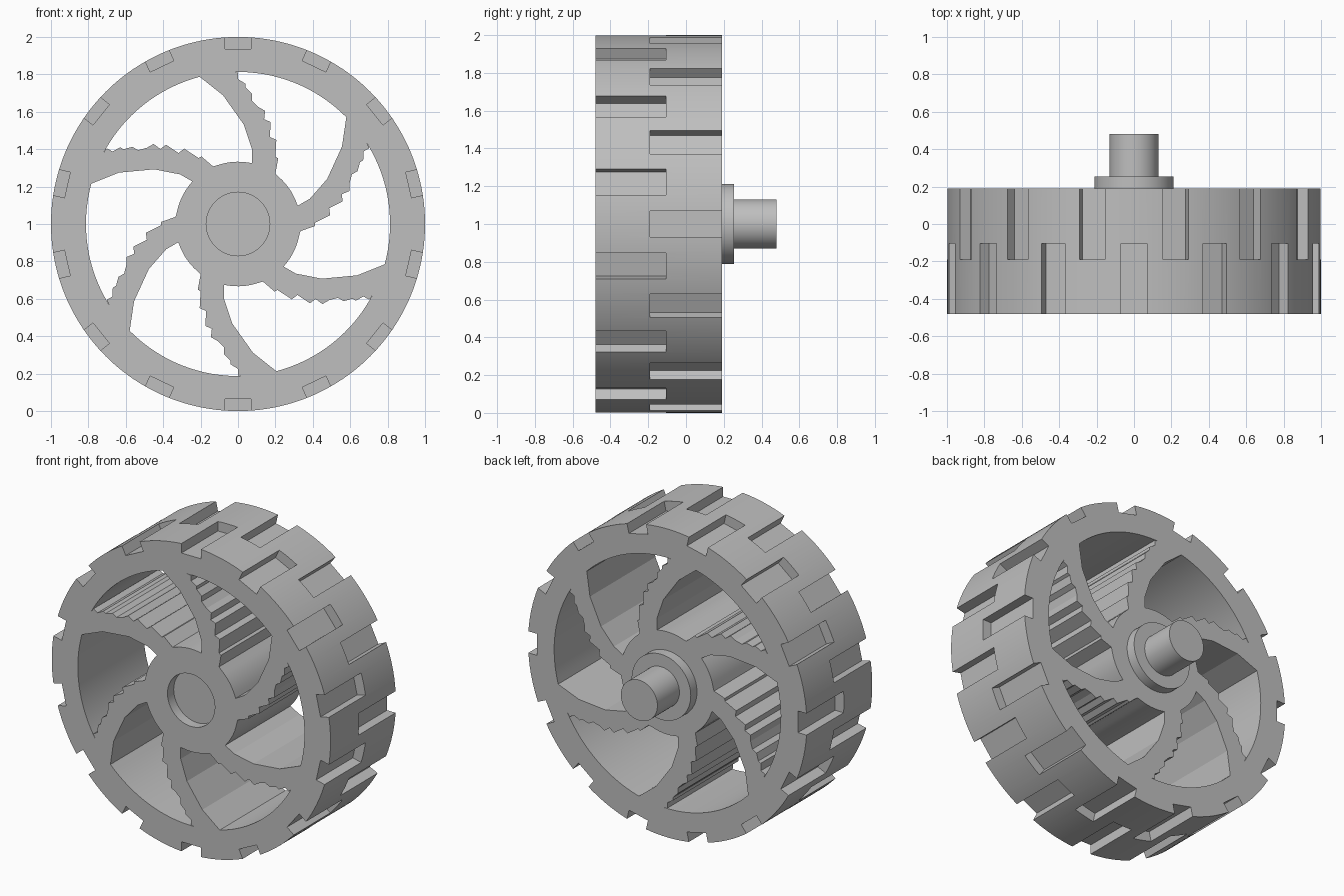
import bpy, bmesh
from math import sin, cos, pi, radians, atan2

cube = bpy.data.objects.get("Cube")
if cube:
    bpy.data.objects.remove(cube, do_unlink=True)

FRONT, BACK = -0.48, 0.19
SPOKES, NOTCHES = 6, 14
RIM_IN, HUB = 0.813, 0.333

grey = bpy.data.materials.new("plain grey")
grey.use_nodes = True
colour = (0.52, 0.52, 0.52, 1)
grey.diffuse_color = colour
grey.node_tree.nodes["Principled BSDF"].inputs["Base Color"].default_value = colour


def turn(points, angle):
    c, s = cos(angle), sin(angle)
    return [(x * c - z * s, x * s + z * c) for x, z in points]


def arc(radius, start, end, steps):
    return [(radius * cos(start + (end - start) * i / steps),
             radius * sin(start + (end - start) * i / steps)) for i in range(steps + 1)]


def prism(bm, outline, y0, y1):
    """Extrude an x-z outline, given around the axle, from y0 to y1."""
    near = [bm.verts.new((x, y0, z + 1)) for x, z in outline]
    far = [bm.verts.new((x, y1, z + 1)) for x, z in outline]
    faces = [bm.faces.new(near), bm.faces.new(far[::-1])]
    n = len(outline)
    for i in range(n):
        j = (i + 1) % n
        faces.append(bm.faces.new((near[j], near[i], far[i], far[j])))
    bmesh.ops.recalc_face_normals(bm, faces=faces)


def make(name, bm):
    mesh = bpy.data.meshes.new(name)
    bm.to_mesh(mesh)
    bm.free()
    mesh.materials.append(grey)
    obj = bpy.data.objects.new(name, mesh)
    bpy.context.collection.objects.link(obj)
    return obj


def smooth(obj):
    bpy.ops.object.select_all(action="DESELECT")
    obj.select_set(True)
    bpy.context.view_layer.objects.active = obj
    bpy.ops.object.shade_smooth_by_angle(angle=radians(15))


def disc(name, radius, y0, y1, steps):
    bm = bmesh.new()
    prism(bm, arc(radius, 0, 2 * pi, steps)[:-1], y0, y1)
    return make(name, bm)


# Solid wheel, to be carved
wheel = disc("wheel", 1.0, FRONT, BACK, 168)

# Spoke edges: a stepped one on one side and a plain curved one on the other
stepped = [(-.03, .813), (0, .81), (0, .775), (.04, .75), (.04, .73), (.075, .695),
           (.075, .66), (.11, .625), (.145, .605), (.14, .56), (.175, .545), (.17, .465),
           (.205, .45), (.2, .36), (.215, .35), (.2, .27)]
plain = [(.075, .325), (.075, .4), (.03, .533), (-.08, .688), (-.205, .787)]
step = 2 * pi / SPOKES
plain = turn(plain, -step)


def angle_of(p):
    return atan2(p[1], p[0])


# Window between two spokes
window = (stepped
          + arc(HUB, angle_of(stepped[-1]), angle_of(plain[0]), 8)[1:-1]
          + plain
          + arc(RIM_IN, angle_of(plain[-1]), angle_of(stepped[0]), 16)[1:-1])

cut = bmesh.new()
for k in range(SPOKES):
    prism(cut, turn(window, k * step), FRONT - 0.1, BACK + 0.1)

# Tread notches, staggered between the front and back edges
notch = [(-.07, .936), (.07, .936), (.07, 1.1), (-.07, 1.1)]
for k in range(NOTCHES):
    pitch = 2 * pi / NOTCHES
    prism(cut, turn(notch, k * pitch), FRONT - 0.1, -0.105)
    prism(cut, turn(notch, (k + 0.5) * pitch), -0.19, BACK + 0.1)

# Shallow round recess in the front of the hub
prism(cut, arc(0.17, 0, 2 * pi, 48)[:-1], FRONT - 0.1, FRONT + 0.064)
cutter = make("cutter", cut)
cutter.hide_render = True

carve = wheel.modifiers.new("carve", "BOOLEAN")
carve.operation = "DIFFERENCE"
carve.solver = "EXACT"
carve.object = cutter
bpy.context.view_layer.objects.active = wheel
bpy.ops.object.modifier_apply(modifier="carve")
bpy.data.objects.remove(cutter, do_unlink=True)
smooth(wheel)

# Collar and axle on the back
smooth(disc("collar", 0.212, BACK - 0.02, 0.254, 64))
smooth(disc("axle", 0.131, BACK - 0.02, 0.48, 64))
